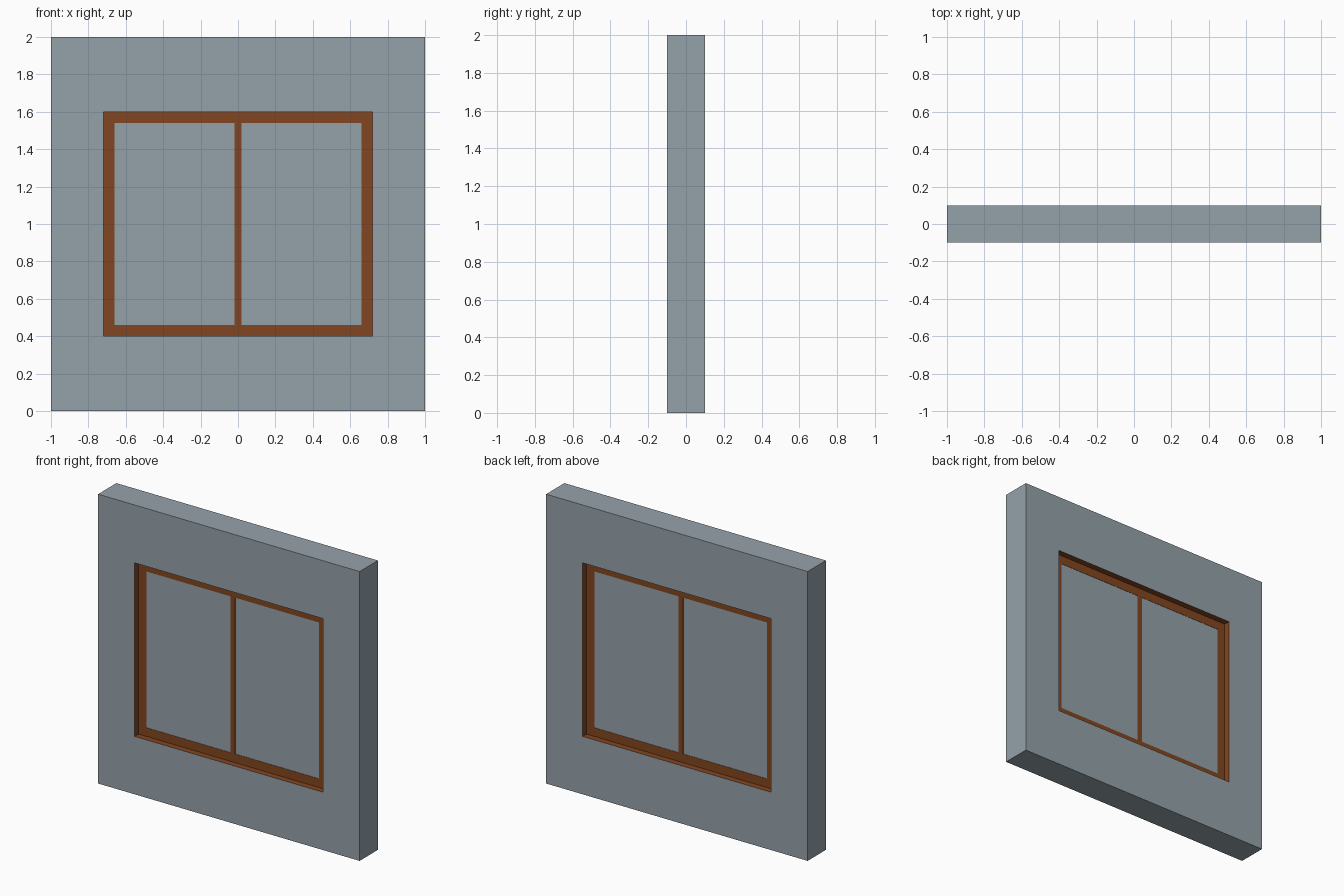
import bpy
import bmesh

cube = bpy.data.objects.get("Cube")
if cube:
    bpy.data.objects.remove(cube, do_unlink=True)


def material(name, rgb):
    m = bpy.data.materials.new(name)
    m.use_nodes = True
    m.diffuse_color = (*rgb, 1)
    m.node_tree.nodes["Principled BSDF"].inputs["Base Color"].default_value = (*rgb, 1)
    return m


GREY = material("blue grey", (0.30, 0.36, 0.40))
BROWN = material("wood brown", (0.225, 0.06, 0.014))


def finish(name, bm, mats):
    bmesh.ops.recalc_face_normals(bm, faces=bm.faces)
    mesh = bpy.data.meshes.new(name)
    bm.to_mesh(mesh)
    bm.free()
    for m in mats:
        mesh.materials.append(m)
    obj = bpy.data.objects.new(name, mesh)
    bpy.context.collection.objects.link(obj)
    return obj


def ring(name, outer, inner, half, mats, lined=False):
    """Rectangular ring; outer and inner are (half width, bottom, top)."""
    bm = bmesh.new()
    loops = []
    for (w, lo, hi), y in ((outer, -half), (outer, half), (inner, half), (inner, -half)):
        corners = ((-w, lo), (w, lo), (w, hi), (-w, hi))
        loops.append([bm.verts.new((x, y, z)) for x, z in corners])
    for k in range(4):
        a, b = loops[k], loops[(k + 1) % 4]
        for i in range(4):
            j = (i + 1) % 4
            face = bm.faces.new((a[i], a[j], b[j], b[i]))
            # the inside of the opening may be lined in the second colour
            face.material_index = int(lined and k == 2)
    return finish(name, bm, mats)


def box(name, x0, x1, z0, z1, half, mat):
    bm = bmesh.new()
    bmesh.ops.create_cube(bm, size=1)
    bmesh.ops.scale(bm, vec=(x1 - x0, 2 * half, z1 - z0), verts=bm.verts)
    bmesh.ops.translate(bm, vec=((x0 + x1) / 2, 0, (z0 + z1) / 2), verts=bm.verts)
    return finish(name, bm, [mat])


OPENING = (0.72, 0.4, 1.6)
GLAZING = (0.66, 0.46, 1.54)
BAR = 0.018
FRAME_HALF = 0.057

# Wall with a wood-lined opening
ring("wall", (1, 0, 2), OPENING, 0.1, [GREY, BROWN], lined=True)

# Recessed window frame and centre bar
ring("window_frame", OPENING, GLAZING, FRAME_HALF, [BROWN])
w, lo, hi = GLAZING
box("centre_bar", -BAR, BAR, lo, hi, FRAME_HALF, BROWN)

# Panes, almost flush with the frame
box("right_pane", -w, -BAR, lo, hi, FRAME_HALF - 0.002, GREY)
box("left_pane", BAR, w, lo, hi, FRAME_HALF - 0.002, GREY)
